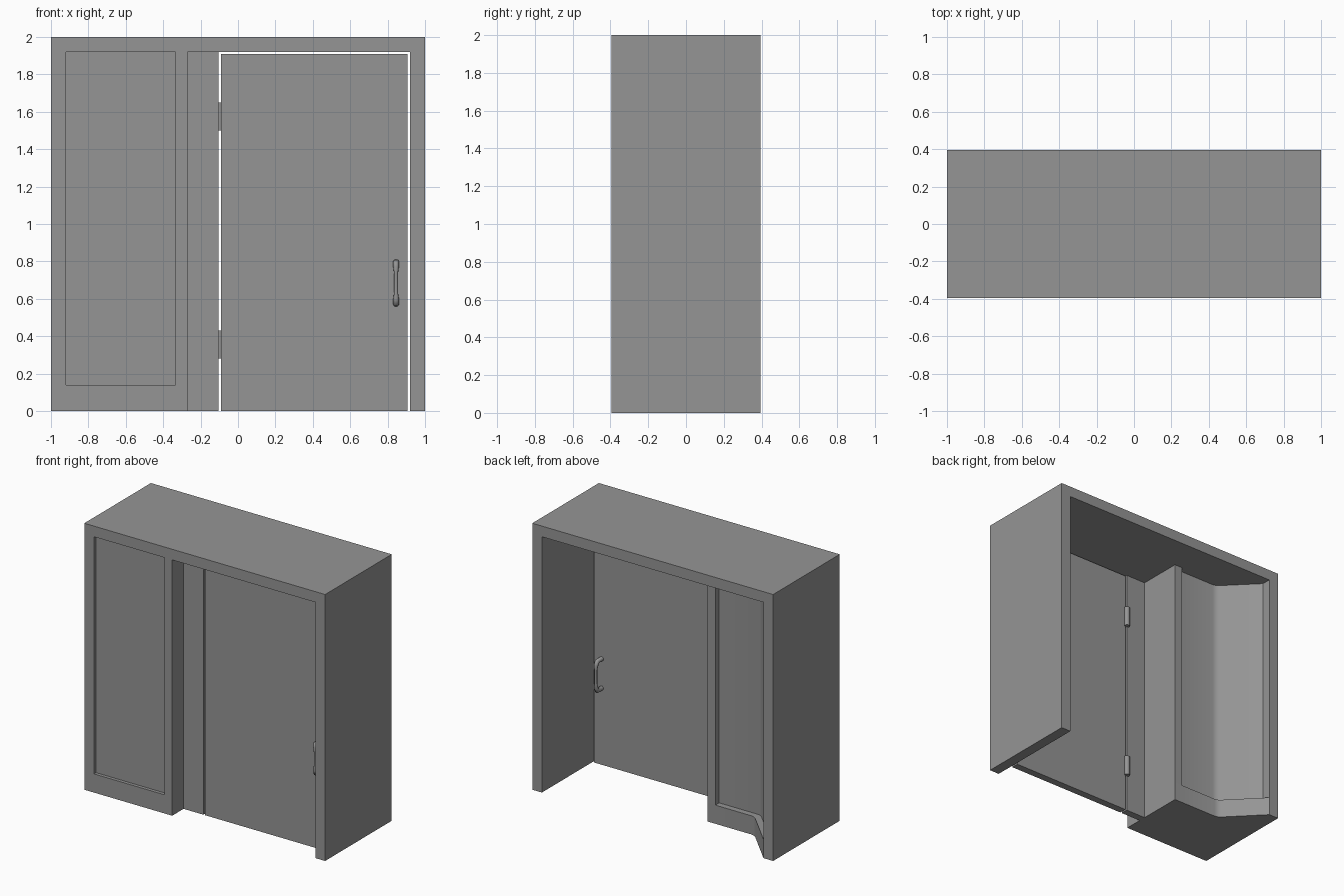
import bpy
import bmesh

cube = bpy.data.objects.get("Cube")
if cube:
    bpy.data.objects.remove(cube, do_unlink=True)

grey = bpy.data.materials.new("plain_grey")
GREY = (0.3, 0.3, 0.3, 1)
grey.use_nodes = True
grey.diffuse_color = GREY
grey.node_tree.nodes["Principled BSDF"].inputs["Base Color"].default_value = GREY

# Main dimensions
WALL = 0.92          # inner face of the side walls
DEPTH = 0.395        # half depth of the surround
CEILING = 1.92
SILL = 0.14
BAY = -0.27          # doorway side of the window bay
DOOR_FRONT, DOOR_BACK = -0.26, -0.205


def prism(name, outline, z0, z1):
    """Extrude an outline in the xy plane from z0 to z1."""
    bm = bmesh.new()
    face = bm.faces.new([bm.verts.new((x, y, z0)) for x, y in outline])
    top = bmesh.ops.extrude_face_region(bm, geom=[face])["geom"]
    bmesh.ops.translate(bm, vec=(0, 0, z1 - z0),
                        verts=[v for v in top if isinstance(v, bmesh.types.BMVert)])
    bmesh.ops.recalc_face_normals(bm, faces=bm.faces)
    mesh = bpy.data.meshes.new(name)
    bm.to_mesh(mesh)
    bm.free()
    mesh.materials.append(grey)
    obj = bpy.data.objects.new(name, mesh)
    bpy.context.collection.objects.link(obj)
    return obj


def box(name, x0, x1, y0, y1, z0, z1):
    return prism(name, [(x0, y0), (x1, y0), (x1, y1), (x0, y1)], z0, z1)


def smooth(obj):
    bpy.ops.object.select_all(action='DESELECT')
    obj.select_set(True)
    bpy.context.view_layer.objects.active = obj
    bpy.ops.object.shade_smooth_by_angle()


def bay(name, x_end, front, back, corner, tip, z0, z1):
    """Bay footprint: straight back, softened corner, diagonal to the wall."""
    r = 0.012
    outline = [(-WALL, front), (x_end, front), (x_end, back),
               (corner + 2 * r, back), (corner, back + r / 2),
               (corner - 1.5 * r, back + 1.5 * r), (-WALL, tip)]
    smooth(prism(name, outline, z0, z1))


# Surround
box("roof", -1, 1, -DEPTH, DEPTH, CEILING, 2)
box("left_wall", WALL, 1, -DEPTH, DEPTH, 0, CEILING)
box("right_wall", -1, -WALL, -DEPTH, DEPTH, 0, CEILING)

# Window bay: plinth, corner post and recessed panes
bay("bay_plinth", BAY, -DEPTH, 0.13, -0.66, DEPTH, 0, SILL)
box("bay_post", -0.335, BAY, -DEPTH, 0.13, SILL, CEILING)
bay("bay_panes", -0.335, -DEPTH + 0.025, 0.085, -0.68, 0.326, SILL, CEILING)

# Door and fixed side panel
box("side_panel", BAY, -0.105, DOOR_FRONT, DOOR_BACK, 0, CEILING)
box("door", -0.092, 0.907, DOOR_FRONT, DOOR_BACK, 0, 1.91)

# Hinges
for label, z in (("lower", 0.355), ("upper", 1.575)):
    bpy.ops.mesh.primitive_cylinder_add(vertices=24, radius=0.02, depth=0.15,
                                        location=(-0.1, DOOR_BACK + 0.008, z))
    hinge = bpy.context.object
    hinge.name = label + "_hinge"
    hinge.data.materials.append(grey)
    smooth(hinge)


def handle(name, y, reach):
    """Bowed pull handle, thicker at both ends."""
    curve = bpy.data.curves.new(name, 'CURVE')
    curve.dimensions = '3D'
    curve.bevel_depth = 0.017
    curve.bevel_resolution = 3
    curve.use_fill_caps = True
    half = [(0, 0.11, 1), (0.75, 0.11, 1), (0.95, 0.085, 0.9), (1, 0.05, 0.6)]
    path = half + [(d, -z, r) for d, z, r in reversed(half)]
    spline = curve.splines.new('POLY')
    spline.points.add(len(path) - 1)
    for point, (d, z, radius) in zip(spline.points, path):
        point.co = (0.845, y + d * reach, 0.685 + z, 1)
        point.radius = radius
    spline.use_smooth = True
    curve.materials.append(grey)
    bpy.context.collection.objects.link(bpy.data.objects.new(name, curve))


handle("back_handle", DOOR_BACK, 0.068)
handle("front_handle", DOOR_FRONT, -0.03)
